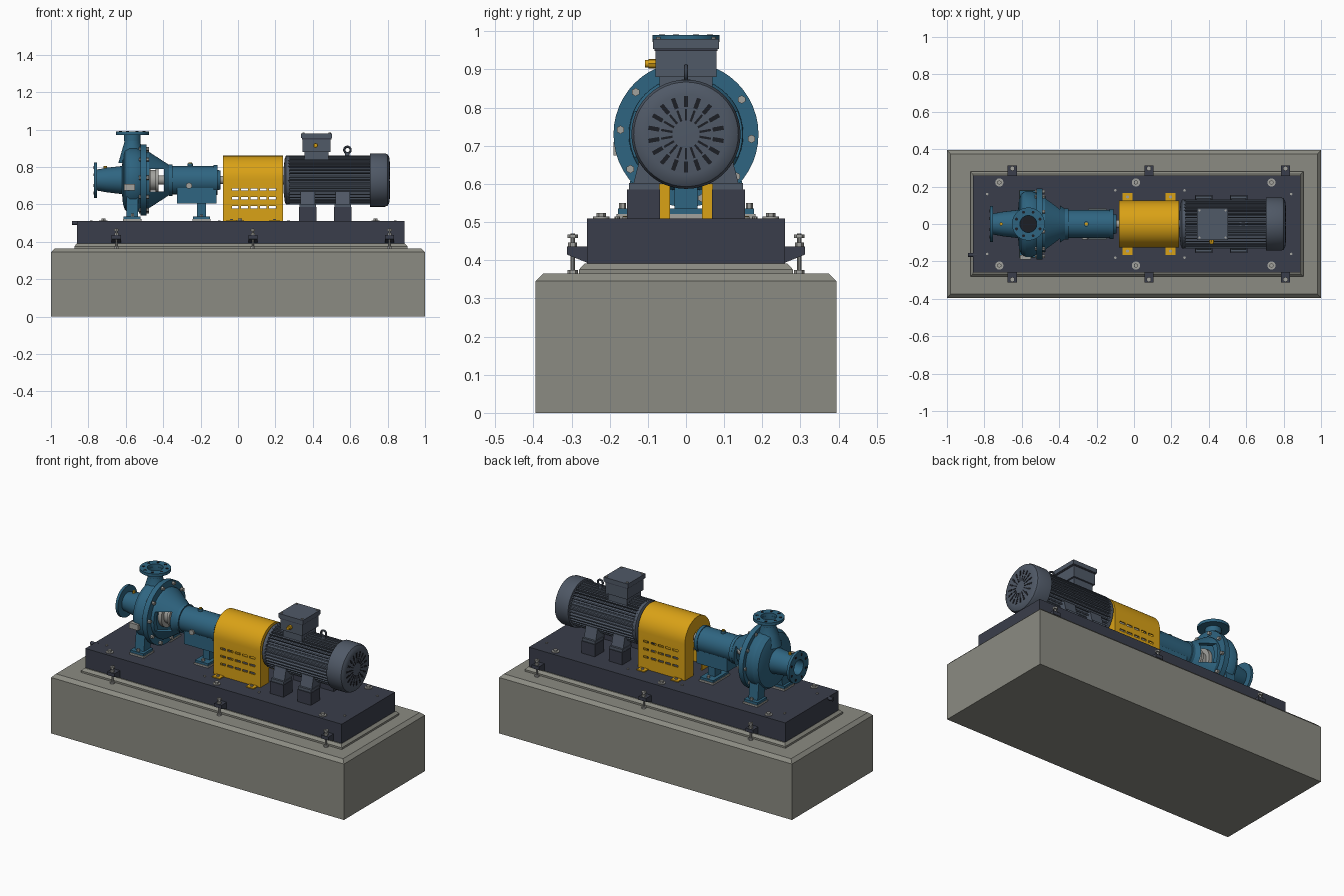
import bpy, bmesh
from math import pi, sin, cos, radians
from mathutils import Vector, Matrix

cube = bpy.data.objects.get("Cube")
if cube:
    bpy.data.objects.remove(cube, do_unlink=True)

AXIS_Z = 0.73                      # shaft height
X, Z = Vector((1, 0, 0)), Vector((0, 0, 1))
SHAFT = Vector((0, 0, AXIS_Z))


def material(name, r, g, b):
    m = bpy.data.materials.new(name)
    m.use_nodes = True
    m.diffuse_color = (r, g, b, 1)
    m.node_tree.nodes["Principled BSDF"].inputs["Base Color"].default_value = (r, g, b, 1)
    return m


CONCRETE = material("concrete", .26, .26, .225)
DARK = material("dark_frame_paint", .042, .048, .07)
GREY = material("motor_grey", .08, .1, .135)
BLUE = material("pump_blue", .028, .13, .22)
YELLOW = material("guard_yellow", .7, .36, .008)
STEEL = material("steel", .36, .36, .34)
BLACK = material("opening_black", .012, .013, .018)


def soften(bm):
    bmesh.ops.recalc_face_normals(bm, faces=bm.faces)
    for f in bm.faces:
        f.smooth = True
    for e in bm.edges:
        e.smooth = len(e.link_faces) == 2 and e.calc_face_angle(0) < radians(32)


def finish(name, bm, mat):
    soften(bm)
    me = bpy.data.meshes.new(name)
    bm.to_mesh(me)
    bm.free()
    me.materials.append(mat)
    ob = bpy.data.objects.new(name, me)
    bpy.context.collection.objects.link(ob)
    return ob


def block(bm, x0, x1, y0, y1, z0, z1):
    m = Matrix.Translation(((x0 + x1) / 2, (y0 + y1) / 2, (z0 + z1) / 2))
    m = m @ Matrix.Diagonal((abs(x1 - x0), abs(y1 - y0), abs(z1 - z0), 1))
    return bmesh.ops.create_cube(bm, size=1, matrix=m)["verts"]


def rod(bm, a, b, r, seg=16):
    a, b = Vector(a), Vector(b)
    m = Matrix.Translation((a + b) / 2) @ (b - a).to_track_quat("Z", "Y").to_matrix().to_4x4()
    bmesh.ops.create_cone(bm, cap_ends=True, segments=seg, radius1=r, radius2=r,
                          depth=(b - a).length, matrix=m)


def lathe(bm, prof, axis=X, centre=SHAFT, seg=48):
    side = Z if axis == X else X
    vs = [bm.verts.new(centre + axis * t + side * r) for t, r in prof]
    es = [bm.edges.new(p) for p in zip(vs, vs[1:])]
    bmesh.ops.spin(bm, geom=vs + es, cent=centre, axis=axis, angle=2 * pi, steps=seg)
    bmesh.ops.remove_doubles(bm, verts=bm.verts, dist=1e-5)


def prism(bm, pts, x0, x1):
    face = bm.faces.new([bm.verts.new((x0, y, z)) for y, z in pts])
    out = bmesh.ops.extrude_face_region(bm, geom=[face])["geom"]
    bmesh.ops.translate(bm, vec=X * (x1 - x0),
                        verts=[v for v in out if isinstance(v, bmesh.types.BMVert)])


def arch(bm, w, x0, x1, zb, zt):
    arc = [(w * cos(pi * i / 24), zt - w + w * sin(pi * i / 24)) for i in range(25)]
    prism(bm, [(-w, zb), (w, zb)] + arc, x0, x1)


def slab(name, cx, hx, hy, levels, mat):
    bm = bmesh.new()
    rings = [[bm.verts.new((cx + sx * (hx - d), sy * (hy - d), z))
              for sx, sy in ((-1, -1), (1, -1), (1, 1), (-1, 1))] for z, d in levels]
    bm.faces.new(rings[0])
    bm.faces.new(rings[-1])
    for lo, hi in zip(rings, rings[1:]):
        for i in range(4):
            j = (i + 1) % 4
            bm.faces.new((lo[i], lo[j], hi[j], hi[i]))
    return finish(name, bm, mat)


def cut(ob, bm):
    cutter = finish("cutter", bm, ob.data.materials[0])
    cutter.hide_render = True
    mod = ob.modifiers.new("cut", "BOOLEAN")
    mod.operation, mod.solver, mod.object = "DIFFERENCE", "EXACT", cutter
    me = bpy.data.meshes.new_from_object(ob.evaluated_get(bpy.context.evaluated_depsgraph_get()))
    ob.modifiers.clear()
    ob.data = me
    bpy.data.objects.remove(cutter, do_unlink=True)
    bm = bmesh.new()
    bm.from_mesh(me)
    soften(bm)
    bm.to_mesh(me)
    bm.free()


def bolt_circle(bm, centre, axis, radius, n, r, length, start=0, seg=6):
    u = Z if axis == X else X
    for i in range(n):
        p = Vector(centre) + Matrix.Rotation(start + 2 * pi * i / n, 3, axis) @ (u * radius)
        rod(bm, p, p + axis * length, r, seg)


def make(name, mat, fn, *calls):
    bm = bmesh.new()
    for args in calls:
        fn(bm, *args)
    return finish(name, bm, mat)


# Foundation, grout bed and base frame
slab("foundation", 0, 1, .395, [(0, 0), (.345, 0), (.365, .02)], CONCRETE)
slab("grout_bed", .015, .89, .28, [(.364, 0), (.376, 0), (.391, .014)], CONCRETE)
slab("base_frame", .015, .875, .26, [(.39, 0), (.51, 0)], DARK)
make("drain_pipe", DARK, rod, ((-.888, -.165, .5), (-.84, -.165, .5), .011))

# Jacking brackets, levelling screws and grout hole plugs
brackets, screws, plugs, studs = (bmesh.new() for _ in range(4))
for s in (-1, 1):
    for x in (-.65, .08, .81):
        prism(brackets, [(s * .255, .392), (s * .312, .415), (s * .312, .436), (s * .255, .436)],
              x - .025, x + .025)
        y = s * .297
        rod(screws, (x, y, .364), (x, y, .47), .006, 10)
        for z, r in ((.364, .014), (.436, .012), (.458, .014)):
            rod(screws, (x, y, z), (x, y, z + .01), r, 6)
    for x in (-.72, .01, .735):
        rod(plugs, (x, s * .222, .505), (x, s * .222, .514), .022, 24)
        rod(plugs, (x, s * .222, .51), (x, s * .222, .524), .012, 6)
    for x, y in ((-.785, .16), (-.1, .18), (.27, .18), (.84, .16)):
        rod(studs, (x, s * y, .508), (x, s * y, .515), .007, 8)
finish("jacking_brackets", brackets, DARK)
finish("levelling_screws", screws, STEEL)
finish("grout_hole_plugs", plugs, STEEL)
finish("frame_studs", studs, STEEL)

# Pump casing with suction nozzle and volute
make("pump_casing", BLUE, lathe,
     ([(-.69, 0), (-.69, .045), (-.77, .045), (-.77, .095), (-.754, .095), (-.754, .056),
       (-.70, .066), (-.62, .075), (-.615, .13), (-.605, .16), (-.58, .176), (-.545, .176),
       (-.522, .165), (-.522, .19), (-.49, .19), (-.49, .13), (-.49, 0)],))
make("discharge_nozzle", BLUE, lathe,
     ([(.82, 0), (.82, .075), (.89, .055), (.93, .043), (.972, .043), (.972, .088), (.99, .088),
       (.99, .045), (.94, .045), (.94, 0)], Z, Vector((-.565, 0, 0))))
make("casing_bolts", STEEL, bolt_circle,
     ((-.53, 0, AXIS_Z), X, .172, 10, .011, .055, radians(14)))
make("flange_holes", BLACK, bolt_circle,
     ((-.772, 0, AXIS_Z), X, .074, 8, .008, .004, pi / 8, 12),
     ((-.565, 0, .988), Z, .068, 8, .008, .004, pi / 8, 12))
make("nozzle_bores", BLACK, rod,
     ((-.692, 0, AXIS_Z), (-.689, 0, AXIS_Z), .044, 32),
     ((-.565, 0, .939), (-.565, 0, .942), .044, 32))
make("casing_drain", STEEL, block, (-.61, -.55, -.19, -.165, .675, .71))
make("brass_plugs", YELLOW, rod, ((-.71, 0, .78), (-.71, 0, .806), .009, 8),
     ((-.255, 0, .8), (-.255, 0, .825), .009, 8))

# Pump feet on shims
legs, shims = bmesh.new(), bmesh.new()
for s in (-1, 1):
    prism(legs, [(s * .09, .53), (s * .155, .53), (s * .14, .66), (s * .07, .66)], -.597, -.535)
    block(legs, -.612, -.52, s * .085, s * .178, .52, .536)
    block(shims, -.615, -.517, s * .08, s * .182, .509, .521)
    rod(shims, (-.565, s * .166, .53), (-.565, s * .166, .55), .009, 6)
    rod(shims, (-.195, s * .06, .53), (-.195, s * .06, .547), .009, 6)
block(legs, -.218, -.172, -.03, .03, .53, .64)
block(legs, -.24, -.15, -.078, .078, .52, .535)
block(shims, -.243, -.147, -.082, .082, .509, .521)
finish("pump_feet", legs, BLUE)
finish("foot_shims", shims, STEEL)

# Lantern with side windows around the shaft seal
lantern = make("lantern", BLUE, lathe,
               ([(-.492, .15), (-.475, .15), (-.37, .082), (-.355, .082), (-.355, .06),
                 (-.38, .06), (-.492, .13), (-.492, .15)],))
windows = bmesh.new()
block(windows, -.472, -.395, -.3, .3, AXIS_Z - .06, AXIS_Z + .06)
cut(lantern, windows)
make("shaft_seal", STEEL, lathe,
     ([(-.495, 0), (-.495, .08), (-.468, .08), (-.468, .055), (-.44, .055), (-.44, .066),
       (-.425, .066), (-.425, .025), (-.35, .025), (-.35, 0)],))

# Bearing housing
make("bearing_housing", BLUE, lathe,
     ([(-.368, 0), (-.368, .084), (-.35, .084), (-.35, .076), (-.13, .076), (-.13, .08),
       (-.11, .08), (-.11, .055), (-.094, .05), (-.094, 0)],))
make("oil_sump", BLUE, block, (-.325, -.115, -.062, .062, .605, .73))
make("oil_sight_glass", STEEL, rod, ((-.262, -.055, .7), (-.262, -.083, .7), .016, 16))
make("oil_filler", BLUE, rod, ((-.255, 0, .79), (-.255, 0, .818), .014, 12))
make("shaft_coupling", STEEL, lathe,
     ([(-.1, 0), (-.1, .022), (0, .022), (0, .04), (.06, .04), (.06, .03), (.1, .03),
       (.1, .04), (.16, .04), (.16, .024), (.26, .024), (.26, 0)],))

# Coupling guard: hollow arch, shaft openings and vent slots
guard = make("coupling_guard", YELLOW, arch, (.125, -.08, .24, .51, .86))
hollow, opening, slots = bmesh.new(), bmesh.new(), bmesh.new()
arch(hollow, .118, -.073, .233, .5, .853)
arch(opening, .042, -.1, .26, .49, .775)
for z in (.585, .633, .68):
    for i in range(5):
        x = -.015 + .05 * i
        block(slots, x - .018, x + .018, -.2, .2, z - .006, z + .006)
for cutter in (hollow, opening, slots):
    cut(guard, cutter)
tabs, tab_bolts = bmesh.new(), bmesh.new()
for s in (-1, 1):
    for x in (-.035, .195):
        block(tabs, x - .026, x + .026, s * .12, s * .165, .509, .516)
        rod(tab_bolts, (x, s * .145, .514), (x, s * .145, .523), .009, 6)
finish("guard_tabs", tabs, YELLOW)
finish("guard_bolts", tab_bolts, STEEL)

# Motor: finned frame, end shield and fan cowl
fins = []
for i in range(40):
    for off, r in ((-.24, .114), (-.18, .132), (.18, .132), (.24, .114)):
        a = 2 * pi * (i + off) / 40
        fins.append((r * cos(a), AXIS_Z + r * sin(a)))
make("motor_frame", GREY, prism, (fins, .268, .715))
make("motor_end_shield", GREY, lathe,
     ([(.243, 0), (.243, .06), (.25, .115), (.256, .13), (.276, .13), (.276, 0)],))
make("fan_cowl", GREY, lathe,
     ([(.705, 0), (.705, .143), (.785, .143), (.8, .137), (.808, .124), (.811, .105), (.811, 0)],))
grille = bmesh.new()
for i in range(18):
    turn = Matrix.Rotation(2 * pi * i / 18, 3, "X")
    for r0, r1, w in ((.036, .066, .003), (.071, .1, .0055)):
        verts = block(grille, .808, .8125, -w, w, r0, r1)
        bmesh.ops.rotate(grille, verts=verts, cent=(0, 0, 0), matrix=turn)
bmesh.ops.translate(grille, vec=SHAFT, verts=grille.verts)
finish("fan_grille_slots", grille, BLACK)

# Motor feet on pedestals
feet, pedestals = bmesh.new(), bmesh.new()
for s in (-1, 1):
    for x in (.373, .56):
        block(pedestals, x - .046, x + .046, s * .068, s * .155, .508, .585)
        block(feet, x - .044, x + .044, s * .07, s * .15, .585, .602)
        prism(feet, [(s * .06, .6), (s * .138, .6), (s * .12, .67), (s * .06, .67)], x - .04, x + .04)
finish("motor_feet", feet, GREY)
finish("motor_pedestals", pedestals, DARK)

# Terminal box, cable gland and lifting eye
make("terminal_box", GREY, block, (.355, .485, -.07, .07, .83, .885),
     (.345, .495, -.08, .08, .88, .95), (.337, .503, -.086, .086, .954, .98))
make("terminal_gasket", DARK, block, (.341, .499, -.083, .083, .948, .956))
make("cable_gland", YELLOW, rod, ((.415, -.075, .915), (.415, -.098, .915), .013, 8),
     ((.415, -.09, .915), (.415, -.108, .915), .01, 12))
lids = [((.42 + sx * .07, sy * .073, .978), (.42 + sx * .07, sy * .073, .985), .006, 8)
        for sx in (-1, 1) for sy in (-1, 1)]
make("lid_screws", STEEL, rod, *lids)
bpy.ops.mesh.primitive_torus_add(major_segments=24, minor_segments=10, major_radius=.017,
                                 minor_radius=.006, location=(.585, 0, .891), rotation=(pi / 2, 0, 0))
eye = bpy.context.object
eye.name = "lifting_eye"
eye.data.materials.append(GREY)
bpy.ops.object.shade_smooth_by_angle()
make("eye_stem", GREY, rod, ((.585, 0, .84), (.585, 0, .874), .012, 12))
